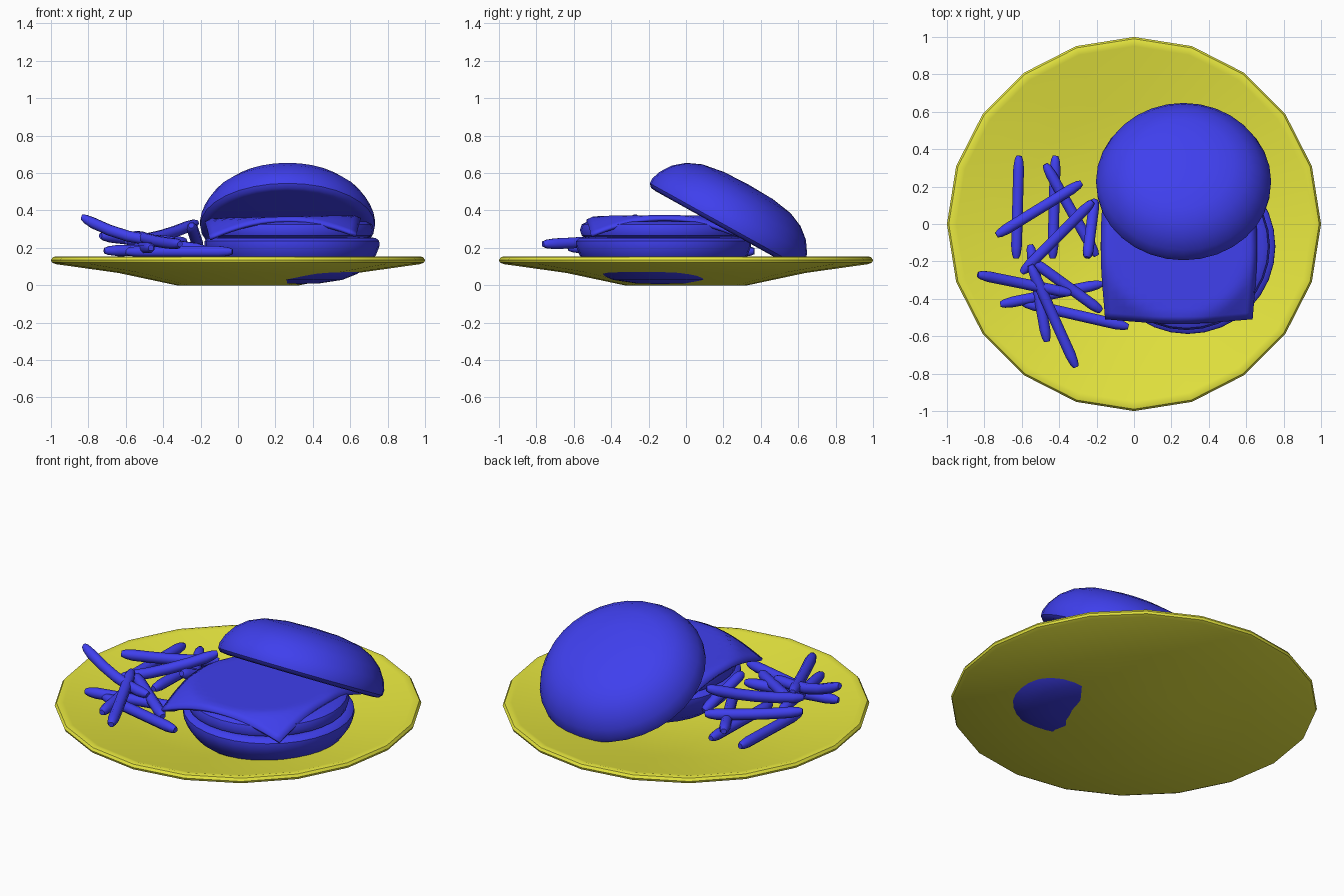
import bpy, bmesh, math
from mathutils import Vector, Matrix

if "Cube" in bpy.data.objects:
    bpy.data.objects.remove(bpy.data.objects["Cube"])


def material(name, rgb):
    m = bpy.data.materials.new(name)
    m.diffuse_color = (*rgb, 1)
    m.use_nodes = True
    m.node_tree.nodes["Principled BSDF"].inputs["Base Color"].default_value = m.diffuse_color
    return m


YELLOW = material("yellow", (0.8, 0.8, 0.05))
BLUE = material("blue", (0.05, 0.05, 0.85))


def finish(name, bm, mat, angle=40):
    bmesh.ops.remove_doubles(bm, verts=bm.verts, dist=1e-5)
    bmesh.ops.recalc_face_normals(bm, faces=bm.faces)
    me = bpy.data.meshes.new(name)
    bm.to_mesh(me)
    bm.free()
    me.materials.append(mat)
    ob = bpy.data.objects.new(name, me)
    bpy.context.collection.objects.link(ob)
    bpy.ops.object.select_all(action='DESELECT')
    bpy.context.view_layer.objects.active = ob
    ob.select_set(True)
    bpy.ops.object.shade_smooth_by_angle(angle=math.radians(angle))
    return ob


def lathe(name, profile, segs, mat, matrix=Matrix(), angle=40):
    """Spin a closed (radius, height) profile that starts and ends on the axis."""
    bm = bmesh.new()
    vs = [bm.verts.new((r, 0, z)) for r, z in profile]
    es = [bm.edges.new(p) for p in zip(vs, vs[1:])]
    bmesh.ops.spin(bm, geom=vs + es, cent=(0, 0, 0), axis=(0, 0, 1),
                   angle=math.tau, steps=segs, use_duplicate=False)
    bmesh.ops.transform(bm, matrix=matrix, verts=bm.verts)
    return finish(name, bm, mat, angle)


# Plate: 20-sided shallow dish
lathe("plate", [(0, 0), (0.33, 0), (0.64, 0.066), (0.975, 0.113), (0.995, 0.122),
                (1.0, 0.135), (0.99, 0.15), (0.97, 0.155), (0.95, 0.15),
                (0.62, 0.1), (0.33, 0.035), (0, 0.035)], 20, YELLOW)

# Buns: the same dome, upside down below and leaning back on top
DOME = [(0, 0.26), (0.15, 0.255), (0.27, 0.235), (0.35, 0.2), (0.41, 0.15), (0.45, 0.09),
        (0.468, 0.04), (0.467, 0.01), (0.45, -0.008), (0.42, -0.012), (0, -0.012)]
lathe("bottom_bun", [(r, 0.245 - z * 0.92) for r, z in DOME], 32, BLUE,
      Matrix.Translation((0.288, -0.12, 0.0)))
lathe("top_bun", DOME, 32, BLUE,
      Matrix.Translation((0.265, 0.21, 0.31)) @ Matrix.Rotation(math.radians(-29), 4, 'X'))

# Patty
lathe("patty", [(0, 0.252), (0.41, 0.252), (0.437, 0.265), (0.447, 0.295),
                (0.437, 0.325), (0.41, 0.34), (0, 0.345)], 32, BLUE,
      Matrix.Translation((0.28, -0.12, 0.0)))

# Cheese slice: square sheet drooping over the patty edge
bm = bmesh.new()
bmesh.ops.create_grid(bm, x_segments=20, y_segments=20, size=0.42)
for v in bm.verts:
    r = v.co.xy.length
    over = max(0, r - 0.39)
    s = (r - 0.2 * over) / r if r else 1
    v.co = (0.24 + v.co.x * s, -0.115 + v.co.y * s,
            0.358 + 0.02 * v.co.x - 0.5 * over)
cheese = finish("cheese", bm, BLUE)
mod = cheese.modifiers.new("thickness", 'SOLIDIFY')
mod.thickness = 0.018
mod.offset = 0


def fry(name, a, b, bend=0.0, radius=0.031):
    """Eight-sided stick with tapered ends, sagging by bend in the middle."""
    a, b = Vector(a), Vector(b)
    side = (b - a).cross(Vector((0, 0, 1))).normalized()
    up = side.cross(b - a).normalized()
    bm = bmesh.new()
    rings = []
    for t, k in [(0, 0.5), (0.04, 0.8), (0.12, 1), (0.3, 1), (0.5, 1),
                 (0.7, 1), (0.88, 1), (0.96, 0.8), (1, 0.5)]:
        c = a.lerp(b, t) - Vector((0, 0, 4 * bend * t * (1 - t)))
        rings.append([bm.verts.new(c + radius * k * (side * math.cos(i * math.tau / 8 + 0.39)
                                                     + up * math.sin(i * math.tau / 8 + 0.39)))
                      for i in range(8)])
    for p, q in zip(rings, rings[1:]):
        for i in range(8):
            bm.faces.new((p[i], p[i - 1], q[i - 1], q[i]))
    bm.faces.new(rings[0])
    bm.faces.new(rings[-1])
    return finish(name, bm, BLUE, 50)


# Fries: (end, end, sag)
FRIES = [
    ((-0.615, 0.365, 0.185), (-0.63, -0.185, 0.18), 0),
    ((-0.42, 0.365, 0.18), (-0.435, -0.185, 0.18), 0),
    ((-0.28, 0.22, 0.235), (-0.735, -0.06, 0.265), 0.01),
    ((-0.475, 0.32, 0.22), (-0.2, -0.17, 0.19), 0),
    ((-0.22, 0.12, 0.335), (-0.6, -0.26, 0.235), 0.02),
    ((-0.21, 0.13, 0.2), (-0.25, -0.18, 0.32), 0),
    ((-0.835, -0.27, 0.365), (-0.34, -0.37, 0.24), 0.04),
    ((-0.555, -0.11, 0.2), (-0.465, -0.63, 0.2), 0),
    ((-0.555, -0.22, 0.27), (-0.31, -0.765, 0.22), 0.01),
    ((-0.54, -0.2, 0.24), (-0.175, -0.465, 0.19), 0),
    ((-0.715, -0.43, 0.185), (-0.17, -0.32, 0.19), 0),
    ((-0.6, -0.42, 0.18), (-0.03, -0.55, 0.18), 0),
]
for n, (a, b, bend) in enumerate(FRIES, 1):
    fry(f"fry_{n}", a, b, bend)
